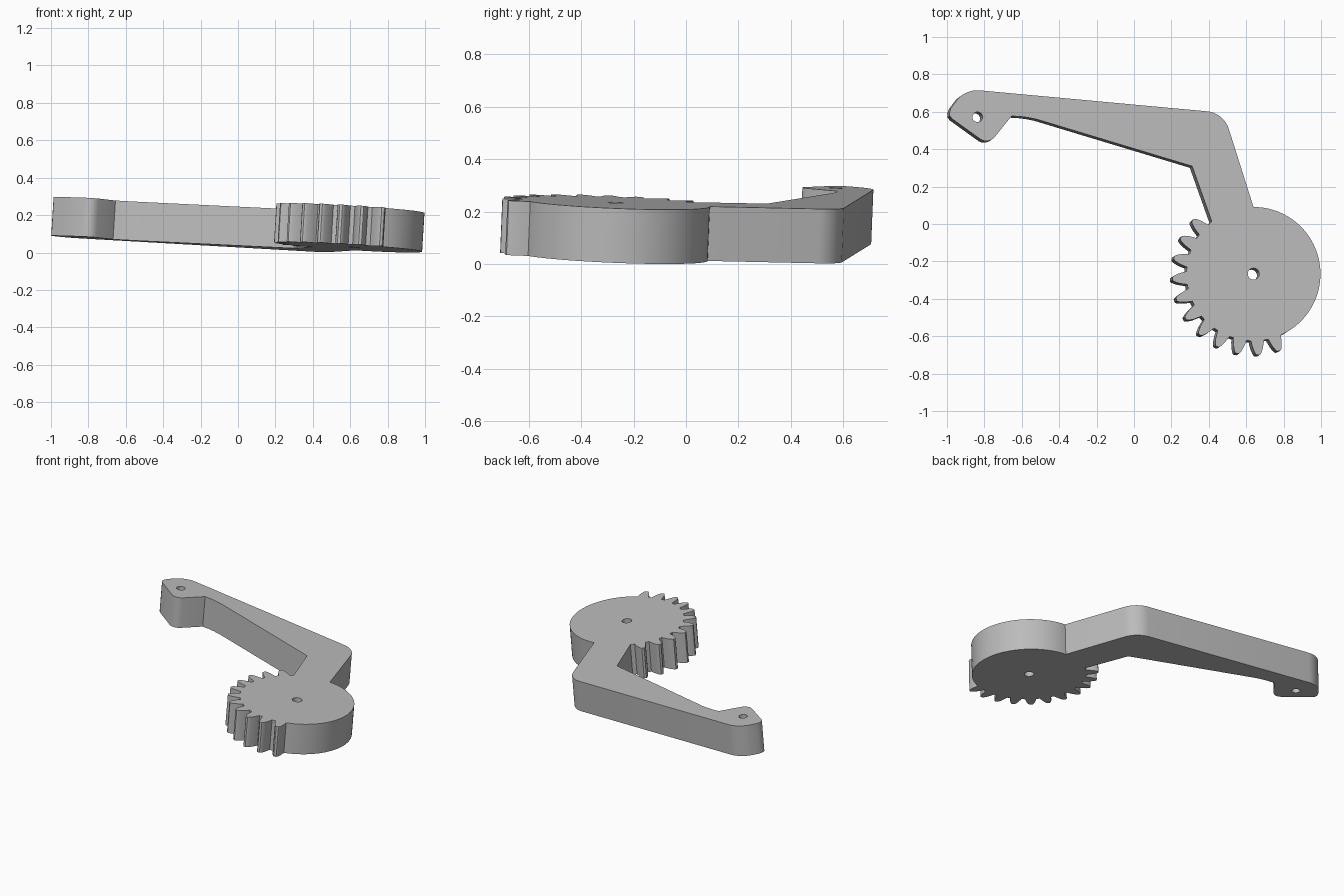
import bpy, bmesh
from math import radians, cos, sin
from mathutils import Matrix, Vector

cube = bpy.data.objects.get("Cube")
if cube:
    bpy.data.objects.remove(cube)

THICK = 0.208
GEAR = Vector((0.639, -0.267))      # gear centre
HEAD = Vector((-0.837, 0.572))      # pivot hole in the arm's head
ROOT_R, TIP_R = 0.358, 0.434
TEETH, PITCH, FIRST = 11, 15.0, 138.4


def polar(centre, radius, degrees):
    a = radians(degrees)
    return centre + Vector((cos(a), sin(a))) * radius


def arc(centre, radius, start, end, steps):
    return [polar(centre, radius, start + (end - start) * i / steps)
            for i in range(steps + 1)]


def tooth(angle):
    # radius and half-width in degrees, from root to tip
    flank = [(ROOT_R, 5.6), (0.375, 4.9), (0.4, 3.75), (0.42, 2.5), (TIP_R - 0.004, 1.7), (TIP_R, 1.0)]
    rising = [polar(GEAR, r, angle - w) for r, w in flank]
    falling = [polar(GEAR, r, angle + w) for r, w in reversed(flank)]
    return rising + falling


# Plain round side of the gear, up to the outer edge of the arm
outline = arc(GEAR, ROOT_R, 296, 450, 48)
# Arm: elbow, rounded head, hooked tip and inner edge
outline += arc(Vector((0.378, 0.468)), 0.135, 18, 84, 10)
outline += arc(HEAD, 0.143, 86, 148, 10)
outline += [Vector(p) for p in (
    (-0.979, 0.620), (-0.986, 0.598), (-0.985, 0.578), (-0.972, 0.562),
    (-0.818, 0.451), (-0.800, 0.444), (-0.780, 0.444), (-0.762, 0.450), (-0.745, 0.464),
    (-0.655, 0.577), (-0.610, 0.575), (-0.565, 0.569), (-0.520, 0.560),
    (0.311, 0.309))]
outline.append(polar(GEAR, ROOT_R, 128.5))
# Toothed side of the gear
for i in range(TEETH):
    outline += tooth(FIRST + PITCH * i)

# Flat profile with the two holes, extruded to thickness
curve = bpy.data.curves.new("lever_profile", "CURVE")
curve.dimensions = "2D"
curve.fill_mode = "BOTH"
curve.extrude = THICK / 2
for loop in (outline, arc(GEAR, 0.031, 0, 345, 23), arc(HEAD, 0.027, 0, 345, 23)):
    spline = curve.splines.new("POLY")
    spline.points.add(len(loop) - 1)
    for point, co in zip(spline.points, loop):
        point.co = (co.x, co.y, 0, 1)
    spline.use_cyclic_u = True

helper = bpy.data.objects.new("profile_helper", curve)
bpy.context.collection.objects.link(helper)
bpy.context.view_layer.update()
graph = bpy.context.evaluated_depsgraph_get()
mesh = bpy.data.meshes.new_from_object(helper.evaluated_get(graph))
bpy.data.objects.remove(helper)

# Lean the slab: top face slopes down towards the right and the back
bx, cy = -0.061, -0.041
normal = Vector((-bx, -cy, 1)).normalized()
tilt = Matrix(((1, 0, normal.x, 0), (0, 1, normal.y, 0),
               (bx, cy, normal.z, 0), (0, 0, 0, 1)))
mesh.transform(tilt @ Matrix.Translation((0, 0, -THICK / 2)))
mesh.transform(Matrix.Translation((0, 0, -min(v.co.z for v in mesh.vertices))))

bm = bmesh.new()
bm.from_mesh(mesh)
bmesh.ops.remove_doubles(bm, verts=bm.verts, dist=0.0002)
bmesh.ops.recalc_face_normals(bm, faces=bm.faces)
bm.to_mesh(mesh)
bm.free()

# Single grey material
grey = bpy.data.materials.new("plain_grey")
grey.use_nodes = True
colour = (0.5, 0.5, 0.5, 1)
grey.diffuse_color = colour
grey.node_tree.nodes["Principled BSDF"].inputs["Base Color"].default_value = colour
mesh.materials.clear()
mesh.materials.append(grey)

lever = bpy.data.objects.new("geared_lever_arm", mesh)
bpy.context.collection.objects.link(lever)
bpy.ops.object.select_all(action="DESELECT")
lever.select_set(True)
bpy.context.view_layer.objects.active = lever
bpy.ops.object.shade_smooth_by_angle(angle=radians(30))
